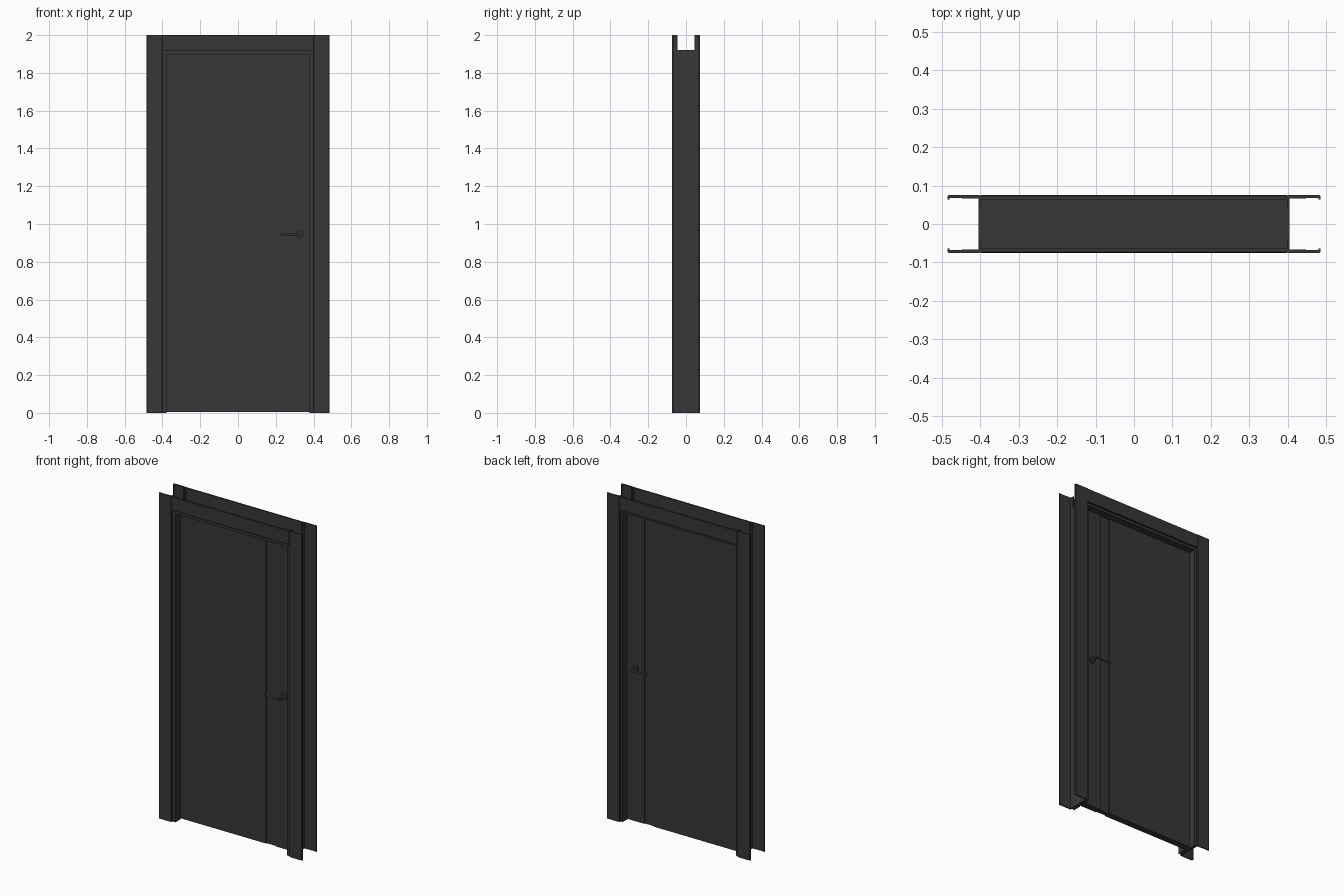
import bpy, bmesh, math
from mathutils import Vector

if "Cube" in bpy.data.objects:
    bpy.data.objects.remove(bpy.data.objects["Cube"])

mat = bpy.data.materials.new("charcoal")
mat.diffuse_color = (0.038, 0.038, 0.038, 1)
mat.use_nodes = True
mat.node_tree.nodes["Principled BSDF"].inputs["Base Color"].default_value = mat.diffuse_color


def finish(name, bm):
    bmesh.ops.recalc_face_normals(bm, faces=bm.faces)
    me = bpy.data.meshes.new(name)
    bm.to_mesh(me)
    bm.free()
    me.materials.append(mat)
    ob = bpy.data.objects.new(name, me)
    bpy.context.collection.objects.link(ob)
    return ob


def prism(name, start, end):
    """Solid between two matching outlines."""
    bm = bmesh.new()
    a = [bm.verts.new(p) for p in start]
    b = [bm.verts.new(p) for p in end]
    bm.faces.new(a)
    bm.faces.new(b[::-1])
    for i in range(len(a)):
        j = (i + 1) % len(a)
        bm.faces.new((a[i], a[j], b[j], b[i]))
    return finish(name, bm)


def upright(name, outline, z0, z1):
    return prism(name, [(x, y, z0) for x, y in outline], [(x, y, z1) for x, y in outline])


def cylinder(bm, p, q, r, n=20):
    p, q = Vector(p), Vector(q)
    m = (q - p).to_track_quat('Z', 'Y').to_matrix().to_4x4()
    m.translation = (p + q) / 2
    bmesh.ops.create_cone(bm, cap_ends=True, segments=n, radius1=r, radius2=r,
                          depth=(q - p).length, matrix=m)


# Casing profile: (distance from inner edge, distance from middle of wall)
casing = [(0, .045), (0, .073), (.002, .075), (.083, .075), (.085, .073), (.085, .064),
          (.081, .064), (.080, .068), (.012, .066), (.005, .066), (.005, .045)]
# Jamb profile: (x or height, y), with door stop on the front half
jamb = [(0, -.065), (0, .065), (.020, .065), (.020, .027), (.020, -.017),
        (.026, -.017), (.026, -.065)]

for side, sy in (("front", -1), ("back", 1)):
    # casing legs and header
    for hand, sx in (("left", -1), ("right", 1)):
        upright(f"{side}_casing_{hand}", [(sx * (.40 + u), sy * v) for u, v in casing], 0, 2)
    prism(f"{side}_casing_header", [(-.40, sy * v, 1.915 + u) for u, v in casing],
          [(.40, sy * v, 1.915 + u) for u, v in casing])

    # lever handle: rosette, neck and lever
    face = -.015 if sy < 0 else .025
    bm = bmesh.new()
    cylinder(bm, (.325, face, .945), (.325, face + sy * .008, .945), .021, 28)
    cylinder(bm, (.325, face, .945), (.325, sy * .066, .945), .007)
    cylinder(bm, (.332, sy * .064, .945), (.222, sy * .064, .945), .006)
    ob = finish(f"{side}_handle", bm)
    bpy.context.view_layer.objects.active = ob
    ob.select_set(True)
    bpy.ops.object.shade_smooth_by_angle(angle=math.radians(40))
    ob.select_set(False)

# jamb sides and head
for hand, sx in (("left", -1), ("right", 1)):
    upright(f"jamb_{hand}", [(sx * (.405 - u), y) for u, y in jamb], 0, 1.92)
prism("jamb_head", [(-.385, y, 1.92 - u) for u, y in jamb],
      [(.385, y, 1.92 - u) for u, y in jamb])

# door leaf with a recessed vertical strip on both faces
f, b, d = -.015, .025, .006
leaf = [(-.383, f), (.20, f), (.20, f + d), (.265, f + d), (.265, f), (.383, f),
        (.383, b), (.265, b), (.265, b - d), (.20, b - d), (.20, b), (-.383, b)]
upright("door_leaf", leaf, .006, 1.898)
